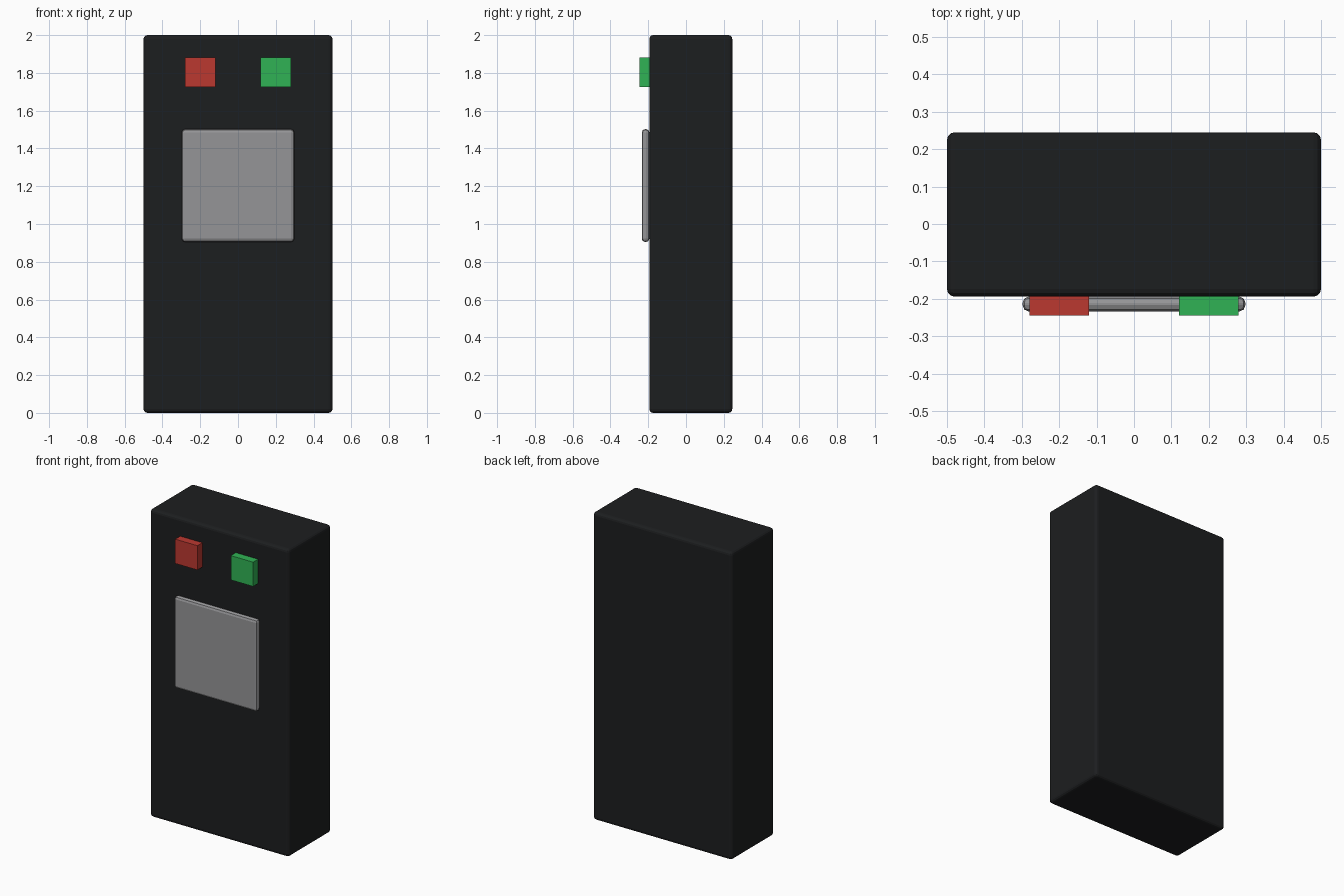
import bpy

if "Cube" in bpy.data.objects:
    bpy.data.objects.remove(bpy.data.objects["Cube"])


def material(name, rgb):
    m = bpy.data.materials.new(name)
    m.diffuse_color = (*rgb, 1)
    m.use_nodes = True
    m.node_tree.nodes["Principled BSDF"].inputs["Base Color"].default_value = m.diffuse_color
    return m


def box(name, lo, hi, mat=None, bevel=0, segments=2):
    bpy.ops.mesh.primitive_cube_add(size=1, location=[(a + b) / 2 for a, b in zip(lo, hi)])
    ob = bpy.context.object
    ob.name = name
    ob.scale = [b - a for a, b in zip(lo, hi)]
    bpy.ops.object.transform_apply(location=False, rotation=False, scale=True)
    if mat:
        ob.data.materials.append(mat)
    if bevel:
        mod = ob.modifiers.new("Rounded edges", 'BEVEL')
        mod.width = bevel
        mod.segments = segments
    return ob


black = material("black_casing", (0.012, 0.013, 0.014))
red = material("red_button", (0.5, 0.04, 0.03))
green = material("green_button", (0.03, 0.45, 0.09))
grey = material("grey_screen", (0.3, 0.3, 0.31))

# Casing
box("casing", (-0.5, -0.194, 0), (0.5, 0.245, 2), black, 0.02, 3)

# Screen panel on the front
box("screen", (-0.298, -0.234, 0.905), (0.298, -0.194, 1.502), grey, 0.017, 2)

# Two square buttons above the screen
for name, x, mat in (("red_button", -0.2, red), ("green_button", 0.2, green)):
    box(name, (x - 0.08, -0.245, 1.724), (x + 0.08, -0.18, 1.882), mat)
